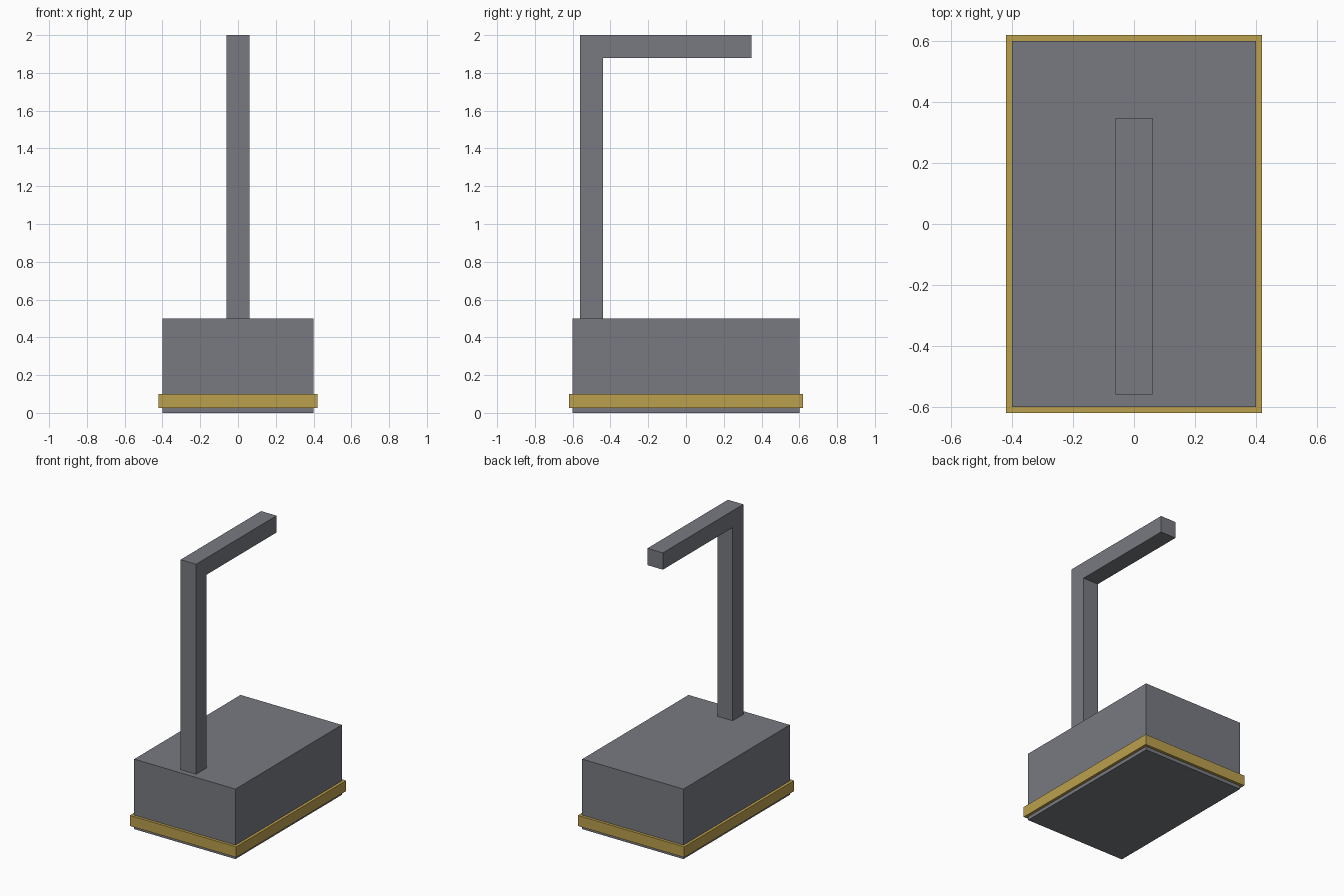
import bpy, bmesh

if "Cube" in bpy.data.objects:
    bpy.data.objects.remove(bpy.data.objects["Cube"])


def material(name, rgb):
    m = bpy.data.materials.new(name)
    m.diffuse_color = (*rgb, 1)
    m.use_nodes = True
    m.node_tree.nodes["Principled BSDF"].inputs["Base Color"].default_value = m.diffuse_color
    return m


grey = material("slate_grey", (0.185, 0.195, 0.22))
gold = material("brass_gold", (0.50, 0.35, 0.075))


def prism(name, profile, half_width, mat):
    """Extrude a (y, z) outline symmetrically along x."""
    bm = bmesh.new()
    face = bm.faces.new([bm.verts.new((-half_width, y, z)) for y, z in profile])
    ext = bmesh.ops.extrude_face_region(bm, geom=[face])
    verts = [g for g in ext["geom"] if isinstance(g, bmesh.types.BMVert)]
    bmesh.ops.translate(bm, verts=verts, vec=(2 * half_width, 0, 0))
    bmesh.ops.recalc_face_normals(bm, faces=bm.faces)
    mesh = bpy.data.meshes.new(name)
    bm.to_mesh(mesh)
    bm.free()
    mesh.materials.append(mat)
    obj = bpy.data.objects.new(name, mesh)
    bpy.context.collection.objects.link(obj)
    return obj


def box(name, half_x, half_y, z0, z1, mat):
    return prism(name, [(-half_y, z0), (half_y, z0), (half_y, z1), (-half_y, z1)],
                 half_x, mat)


# Block base with a slightly wider trim band near the floor
box("base", 0.40, 0.60, 0.0, 0.50, grey)
box("trim_band", 0.42, 0.62, 0.025, 0.10, gold)

# Upright post and horizontal arm as one bent bar
prism("post_and_arm",
      [(-0.56, 0.50), (-0.44, 0.50), (-0.44, 1.88),
       (0.348, 1.88), (0.348, 2.0), (-0.56, 2.0)],
      0.061, grey)
